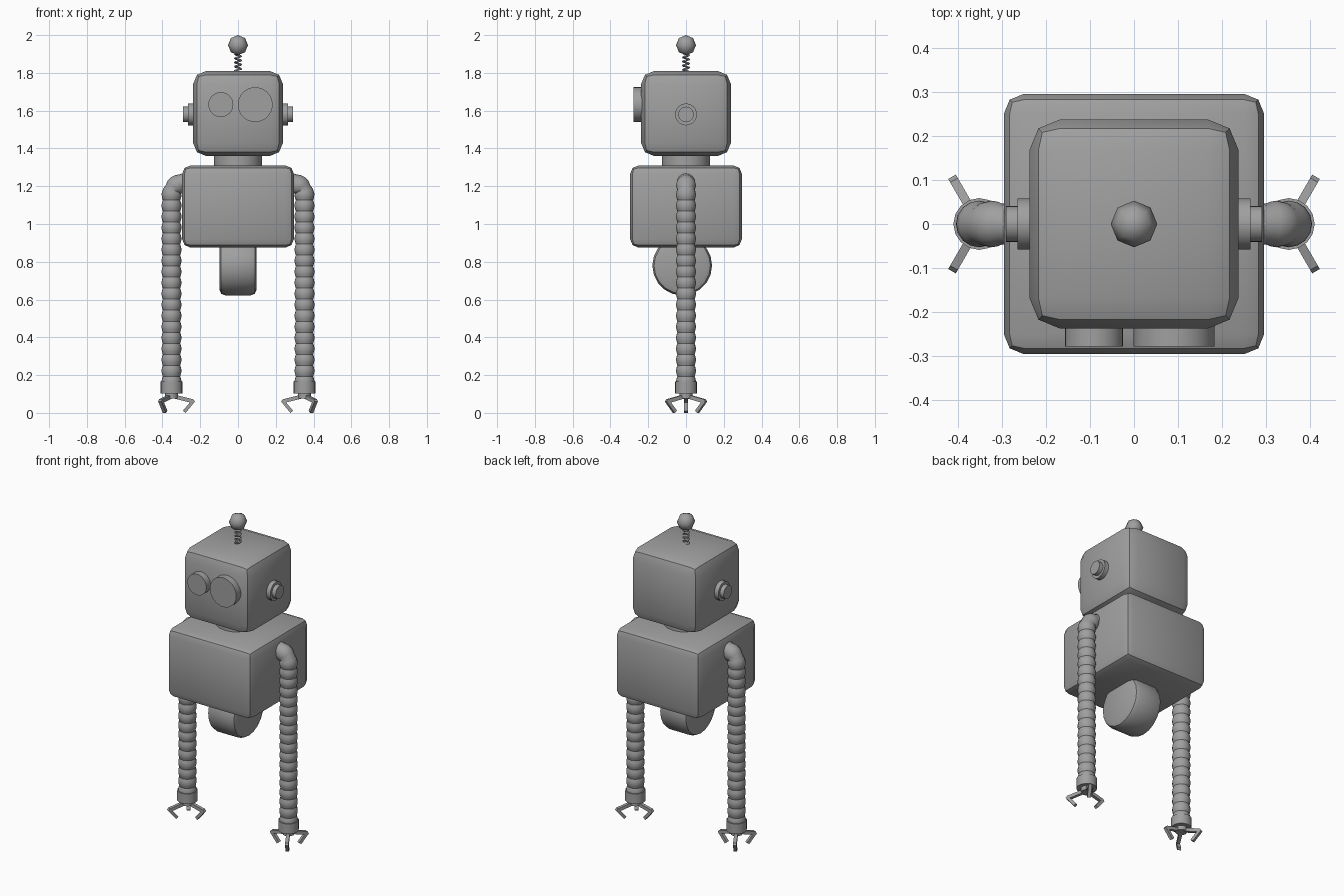
import bpy, bmesh, math
from mathutils import Matrix, Vector

cube = bpy.data.objects.get("Cube")
if cube:
    bpy.data.objects.remove(cube, do_unlink=True)

grey = bpy.data.materials.new("plain grey")
grey.use_nodes = True
COLOUR = (0.35, 0.35, 0.35, 1)
grey.diffuse_color = COLOUR
grey.node_tree.nodes["Principled BSDF"].inputs["Base Color"].default_value = COLOUR


def finish(name, bm, angle=32):
    """Turn a bmesh into a shaded object."""
    bmesh.ops.recalc_face_normals(bm, faces=bm.faces[:])
    mesh = bpy.data.meshes.new(name)
    bm.to_mesh(mesh)
    bm.free()
    mesh.materials.append(grey)
    obj = bpy.data.objects.new(name, mesh)
    bpy.context.collection.objects.link(obj)
    bpy.ops.object.select_all(action='DESELECT')
    obj.select_set(True)
    bpy.context.view_layer.objects.active = obj
    bpy.ops.object.shade_smooth_by_angle(angle=math.radians(angle))
    return obj


def round_edges(bm, edges, radius):
    bmesh.ops.bevel(bm, geom=edges, offset=radius, offset_type='OFFSET',
                    segments=2, profile=0.5, affect='EDGES')


def rounded_box(name, half, bottom, top, radius):
    bm = bmesh.new()
    bmesh.ops.create_cube(bm, size=1)
    bmesh.ops.scale(bm, vec=(2 * half, 2 * half, top - bottom), verts=bm.verts[:])
    bmesh.ops.translate(bm, vec=(0, 0, (top + bottom) / 2), verts=bm.verts[:])
    round_edges(bm, bm.edges[:], radius)
    finish(name, bm)


def cylinder(name, start, end, radius, sides=16, rim=0):
    """Cylinder between two points, optionally with rounded rims."""
    start, end = Vector(start), Vector(end)
    axis = end - start
    bm = bmesh.new()
    bmesh.ops.create_cone(bm, cap_ends=True, segments=sides, radius1=radius,
                          radius2=radius, depth=axis.length)
    if rim:
        caps = [f for f in bm.faces if abs(f.normal.z) > 0.9]
        round_edges(bm, list({e for f in caps for e in f.edges}), rim)
    turn = axis.to_track_quat('Z', 'Y').to_matrix().to_4x4()
    bm.transform(Matrix.Translation((start + end) / 2) @ turn)
    finish(name, bm)


# Torso, neck, head and wheel
rounded_box("torso", 0.296, 0.875, 1.31, 0.045)
cylinder("neck", (0, 0, 1.28), (0, 0, 1.39), 0.128)
rounded_box("head", 0.238, 1.36, 1.81, 0.07)
cylinder("wheel", (-0.098, -0.02, 0.78), (0.098, -0.02, 0.78), 0.158, 20, 0.03)

# Mismatched eyes
cylinder("right_eye", (-0.091, -0.2, 1.632), (-0.091, -0.279, 1.632), 0.066, 32)
cylinder("left_eye", (0.091, -0.2, 1.632), (0.091, -0.279, 1.632), 0.092, 32)

# Antenna: coiled spring and faceted ball
curve = bpy.data.curves.new("antenna_spring", 'CURVE')
curve.dimensions = '3D'
curve.bevel_depth = 0.005
curve.bevel_resolution = 1
curve.use_fill_caps = True
TURNS, STEPS = 5, 12
spline = curve.splines.new('POLY')
spline.points.add(TURNS * STEPS)
for i, p in enumerate(spline.points):
    a = math.tau * i / STEPS
    p.co = (0.016 * math.cos(a), 0.016 * math.sin(a), 1.8 + 0.11 * i / (TURNS * STEPS), 1)
curve.materials.append(grey)
bpy.context.collection.objects.link(bpy.data.objects.new("antenna_spring", curve))

bm = bmesh.new()
bmesh.ops.create_uvsphere(bm, u_segments=8, v_segments=4, radius=0.053)
bmesh.ops.translate(bm, vec=(0, 0, 1.947), verts=bm.verts[:])
finish("antenna_ball", bm, 50)

# Arm dimensions
ARM_X, BEND, BEND_X, BEND_Z = 0.352, 0.072, 0.28, 1.148
LEAD, WRIST_Z, PITCH = 0.04, 0.15, 0.058
ARC = BEND * math.pi / 2
ARM_LENGTH = LEAD + ARC + BEND_Z - WRIST_Z


def arm_point(d):
    """Position and tilt of the arm centreline at distance d."""
    if d < LEAD:
        return BEND_X - LEAD + d, BEND_Z + BEND, 0
    if d < LEAD + ARC:
        a = (d - LEAD) / BEND
        return BEND_X + BEND * math.sin(a), BEND_Z + BEND * math.cos(a), a
    return ARM_X, BEND_Z - (d - LEAD - ARC), math.pi / 2


def ribbed_arm(name, side, sides=16, per_rib=4):
    bm = bmesh.new()
    count = int(ARM_LENGTH / PITCH * per_rib)
    previous = None
    for i in range(count + 1):
        x, z, tilt = arm_point(ARM_LENGTH * i / count)
        r = 0.046 + 0.007 * abs(math.sin(math.pi * i / per_rib))
        ring = []
        for k in range(sides):
            a = math.tau * k / sides
            out = r * math.cos(a)
            ring.append(bm.verts.new((side * (x + out * math.sin(tilt)),
                                      r * math.sin(a), z + out * math.cos(tilt))))
        if previous:
            for k in range(sides):
                n = (k + 1) % sides
                bm.faces.new((previous[k], previous[n], ring[n], ring[k]))
        else:
            bm.faces.new(ring)
        previous = ring
    bm.faces.new(previous)
    finish(name, bm)


# Claw finger outline as distance from the wrist axis and height
FINGER = [(0.015, 0.097), (0.115, 0.072), (0.124, 0.060), (0.075, 0.0),
          (0.060, 0.011), (0.097, 0.055), (0.015, 0.076)]


def finger(name, side, angle):
    bm = bmesh.new()
    face = bm.faces.new([bm.verts.new((r, -0.01, z)) for r, z in FINGER])
    made = bmesh.ops.extrude_face_region(bm, geom=[face])["geom"]
    bmesh.ops.translate(bm, vec=(0, 0.02, 0),
                        verts=[g for g in made if isinstance(g, bmesh.types.BMVert)])
    bm.transform(Matrix.Translation((side * ARM_X, 0, 0)) @ Matrix.Rotation(angle, 4, 'Z'))
    finish(name, bm)


for label, side in (("left", 1), ("right", -1)):
    # Ear disc and knob
    cylinder(label + "_ear_disc", (side * 0.2, 0, 1.58), (side * 0.265, 0, 1.58), 0.058, 24)
    cylinder(label + "_ear_knob", (side * 0.25, 0, 1.58), (side * 0.291, 0, 1.58), 0.041, 24)
    # Arm, wrist cuff and claw
    x = side * ARM_X
    ribbed_arm(label + "_arm", side)
    cylinder(label + "_wrist_cuff", (x, 0, 0.102), (x, 0, 0.165), 0.059)
    cylinder(label + "_claw_hub", (x, 0, 0.076), (x, 0, 0.11), 0.034, 12)
    inward = math.pi if side > 0 else 0
    for i in range(3):
        finger(f"{label}_claw_finger_{i + 1}", side, inward + i * math.tau / 3)
